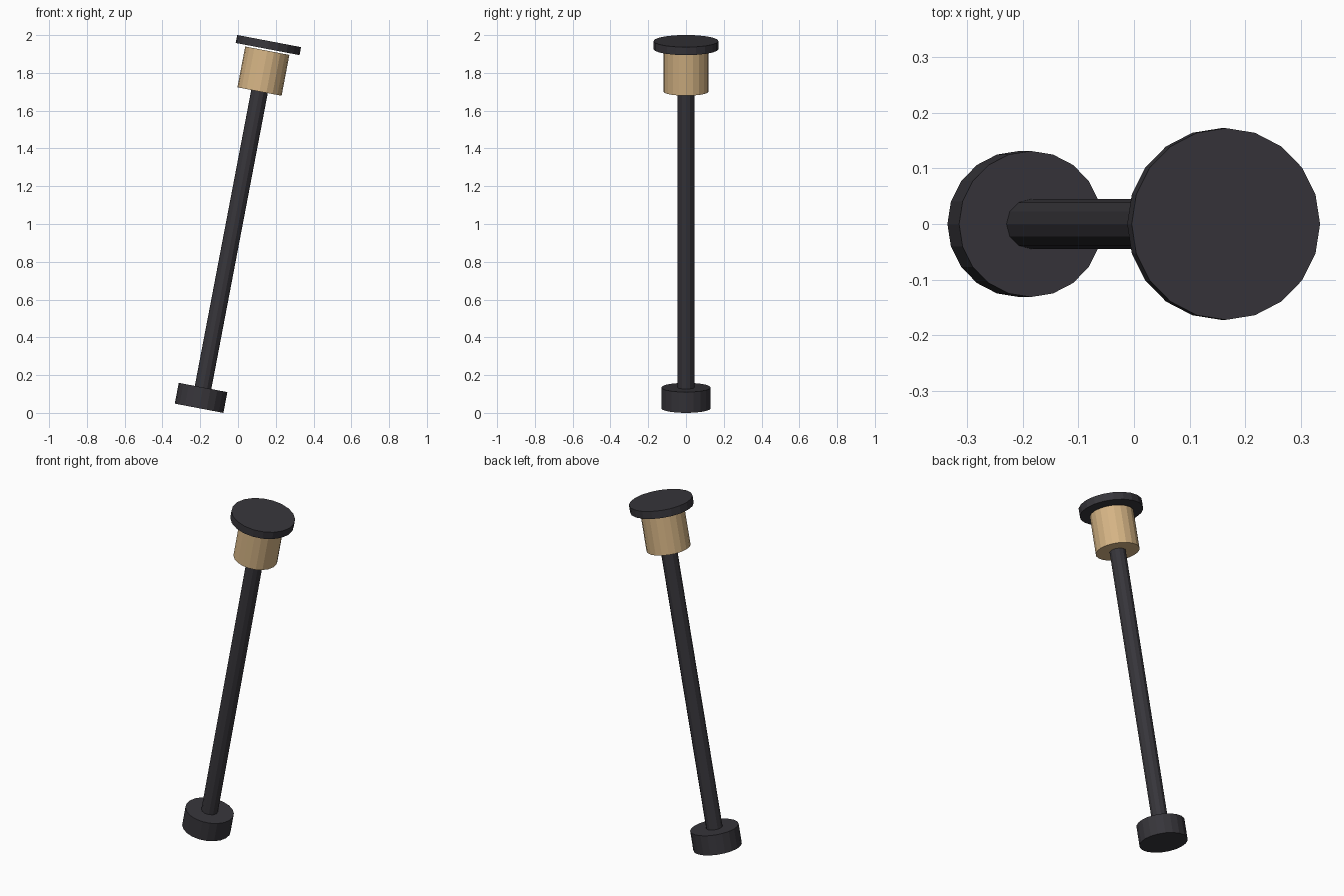
import bpy
import math
from mathutils import Matrix, Vector

cube = bpy.data.objects.get("Cube")
if cube:
    bpy.data.objects.remove(cube, do_unlink=True)


def make_material(name, color):
    mat = bpy.data.materials.new(name)
    mat.use_nodes = True
    mat.diffuse_color = (*color, 1)
    mat.node_tree.nodes["Principled BSDF"].inputs["Base Color"].default_value = (*color, 1)
    return mat


charcoal = make_material("charcoal", (0.038, 0.036, 0.043))
tan = make_material("tan", (0.67, 0.46, 0.235))

# Everything shares one axis, leaning toward +x
TILT = math.radians(10.8)
FOOT = Vector((-0.206, 0, 0.0245))
lean = Matrix.Translation(FOOT) @ Matrix.Rotation(TILT, 4, "Y")


def disc(name, radius, low, high, sides, mat):
    """Flat-sided cylinder spanning low..high along the leaning axis."""
    bpy.ops.mesh.primitive_cylinder_add(vertices=sides, radius=radius, depth=high - low)
    obj = bpy.context.object
    obj.name = name
    obj.data.materials.append(mat)
    obj.matrix_world = lean @ Matrix.Translation((0, 0, (low + high) / 2))
    return obj


# Foot, long shaft, collar, and the cap just above the collar
disc("foot", 0.131, 0, 0.112, 20, charcoal)
disc("shaft", 0.0445, 0.1, 1.715, 12, charcoal)
disc("collar", 0.119, 1.707, 1.927, 20, tan)
disc("cap", 0.172, 1.936, 1.979, 20, charcoal)
